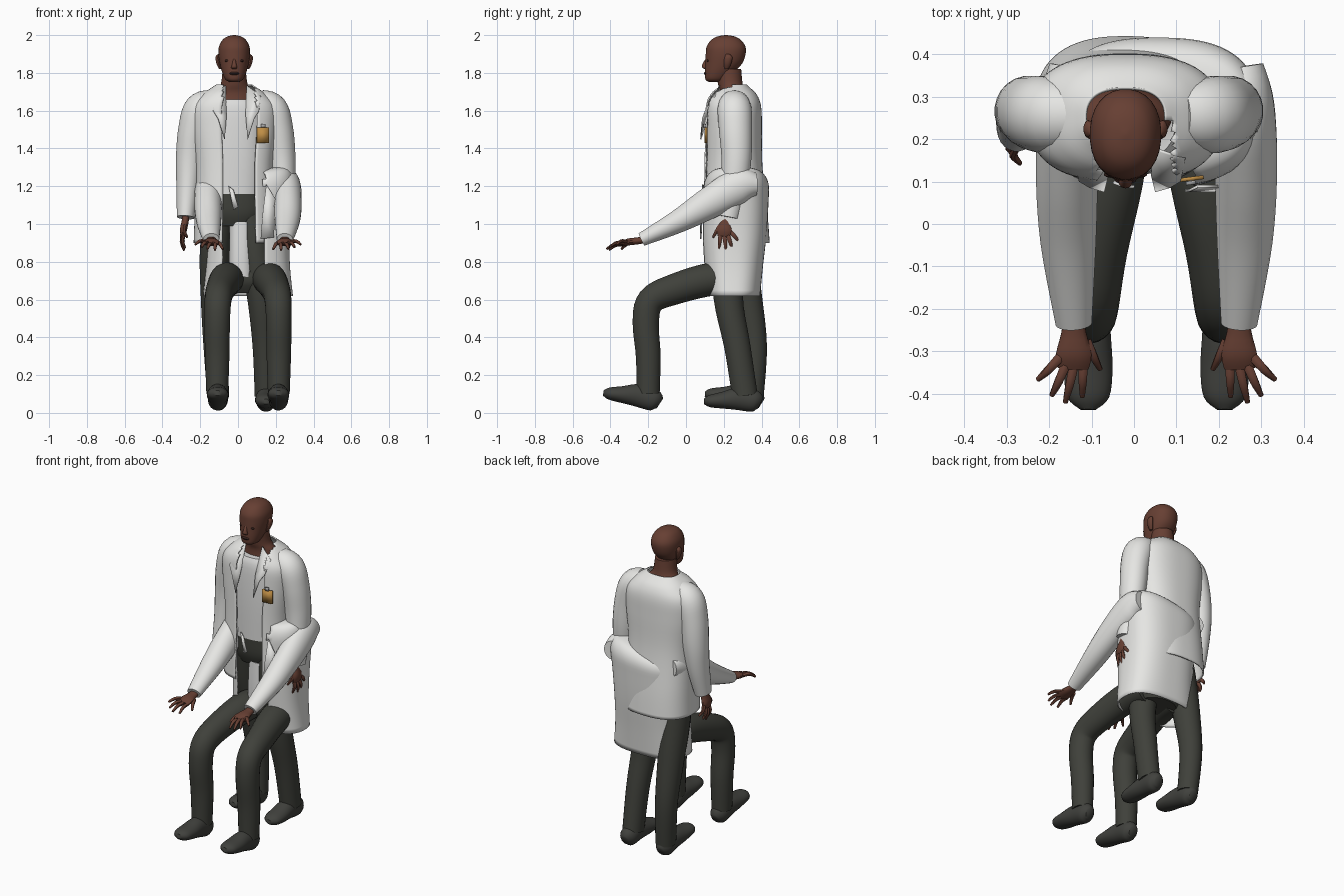
import bpy, bmesh, math
from mathutils import Vector


def mat(name, r, g, b):
    m = bpy.data.materials.new(name)
    m.diffuse_color = (r, g, b, 1)
    return m


COAT = mat("coat_white", .79, .79, .77)
SHIRT = mat("shirt_white", .72, .72, .71)
TROUSER = mat("trouser_charcoal", .05, .052, .043)
SHOE = mat("shoe_charcoal", .052, .053, .047)
SKIN = mat("skin_brown", .135, .05, .033)
DARK = mat("feature_dark", .04, .018, .014)
GOLD = mat("badge_gold", .52, .27, .06)
CLIP = mat("clip_grey", .4, .4, .4)


def finish(name, bm, m, thick=0):
    bmesh.ops.recalc_face_normals(bm, faces=bm.faces[:])
    me = bpy.data.meshes.new(name)
    bm.to_mesh(me)
    bm.free()
    me.materials.append(m)
    ob = bpy.data.objects.new(name, me)
    bpy.context.collection.objects.link(ob)
    if thick:
        s = ob.modifiers.new("cloth", 'SOLIDIFY')
        s.thickness = thick
    bpy.ops.object.select_all(action='DESELECT')
    ob.select_set(True)
    bpy.context.view_layer.objects.active = ob
    bpy.ops.object.shade_smooth_by_angle(angle=math.radians(45))
    return ob


def smooth_path(pts, steps):
    """Catmull-Rom through points (x, y, z, side radius, other radius)."""
    p = [pts[0]] + list(pts) + [pts[-1]]
    out = []
    for i in range(1, len(p) - 2):
        for s in range(steps):
            t = s / steps
            out.append([.5 * (2 * b + (c - a) * t + (2 * a - 5 * b + 4 * c - d) * t * t
                              + (3 * b - a - 3 * c + d) * t ** 3)
                        for a, b, c, d in zip(*p[i - 1:i + 3])])
    return out + [list(pts[-1])]


def tube(name, pts, m, sides=20, steps=4, power=2, flat=False, mirror=None,
         gap=None, caps=True, thick=0, tilt=0):
    if mirror is not None:
        pts = [(2 * mirror - q[0], *q[1:]) for q in pts]
    path = smooth_path(pts, steps)
    bm = bmesh.new()
    rings = []
    for i, (x, y, z, ra, rb) in enumerate(path):
        side, up = Vector((1, 0, 0)), Vector((0, 1, 0))
        if not flat:
            t = Vector(path[min(i + 1, len(path) - 1)][:3]) - Vector(path[max(i - 1, 0)][:3])
            t.normalize()
            side = (side - t * side.dot(t)).normalized()
            up = t.cross(side)
        ring = []
        for k in range(sides):
            a = 2 * math.pi * (k + .5) / sides
            c, s = math.cos(a), math.sin(a)
            u = math.copysign(abs(c) ** (2 / power), c) * max(ra, .001)
            v = math.copysign(abs(s) ** (2 / power), s) * max(rb, .001)
            ring.append(bm.verts.new(Vector((x, y, z)) + side * u + up * v))
        rings.append(ring)
    for i in range(len(rings) - 1):
        for k in range(sides):
            j = (k + 1) % sides
            q = (rings[i][k], rings[i][j], rings[i + 1][j], rings[i + 1][k])
            mid = sum((v.co for v in q), Vector()) / 4
            if gap and mid.y < path[i][1] and gap[0] < mid.x < gap[1]:
                continue
            bm.faces.new(q)
    if caps:
        bm.faces.new(rings[0])
        bm.faces.new(rings[-1])
    if tilt:  # slant the top edge sideways
        top = path[-1][2]
        for v in bm.verts:
            v.co.z += tilt * (v.co.x - path[-1][0]) * max(0, 1 - (top - v.co.z) / .15)
    return finish(name, bm, m, thick)


def plate(name, pts, m, thick=.007):
    bm = bmesh.new()
    bm.faces.new([bm.verts.new(p) for p in pts])
    return finish(name, bm, m, thick)


def hand(name, origin, lateral, along, up, mirror=None, edge_on=False):
    """Palm plus five fingers, thumb on the positive lateral side."""
    o, l, a, w = map(Vector, (origin, lateral, along, up))

    def pt(u, v, h, wide, thin):
        r = (thin, wide) if edge_on else (wide, thin)
        return (*(o + l * u + a * v + w * h), *r)
    tube(name + "_palm", [pt(0, -.03, 0, .024, .02), pt(0, .02, 0, .03, .019),
                          pt(0, .07, .004, .043, .019), pt(-.002, .105, 0, .038, .012)],
         SKIN, 12, 3, mirror=mirror)
    tips = [(-.033, .08, -.085, .135), (-.02, .1, -.052, .172), (.0, .1, -.02, .188),
            (.022, .095, .02, .175), (.03, .04, .062, .11)]
    for n, (u0, v0, u1, v1) in enumerate(tips):
        tube(f"{name}_finger_{n + 1}",
             [pt(u0, v0, 0, .012, .011), pt((u0 + u1) / 2, (v0 + v1) / 2, .004, .0105, .010),
              pt(u1, v1, -.014, .006, .006)], SKIN, 8, 3, mirror=mirror)


def shoe(name, x, y, lift, mirror=None):
    prof = [(0, .05, .025, .03), (-.03, .062, .05, .058), (-.11, .075, .053, .062),
            (-.20, .067, .058, .045), (-.27, .062, .05, .032), (-.30, .06, .018, .014)]
    tube(name, [(x, y + dy, z + lift * -dy / .3, ra, rb) for dy, z, ra, rb in prof],
         SHOE, 20, 4, mirror=mirror)


HX = -.02   # standing body centre
SX = .053   # seated body centre

# Head and neck
tube("head", [(HX, y, z, rx, ry) for z, y, rx, ry in
              [(1.752, .16, .025, .04), (1.765, .158, .047, .055), (1.80, .175, .063, .075),
               (1.85, .2, .077, .098), (1.90, .21, .084, .106), (1.94, .212, .081, .103),
               (1.975, .212, .062, .078), (1.993, .212, .036, .045), (2.0, .212, .004, .004)]],
     SKIN, 28, 4, 2.2, flat=True)
tube("neck", [(HX, .25, 1.60, .11, .08), (HX, .25, 1.69, .105, .068),
              (HX, .235, 1.74, .072, .066), (HX, .225, 1.82, .062, .068)], SKIN, 20, 4, flat=True)
tube("nose", [(HX, .112, 1.875, .007, .008), (HX, .1, 1.845, .012, .014),
              (HX, .1, 1.828, .017, .014), (HX, .112, 1.818, .01, .006)], SKIN, 10, 3, flat=True)
tube("lips", [(HX, .107, 1.788, .015, .006), (HX, .104, 1.797, .026, .01),
              (HX, .107, 1.806, .015, .007)], DARK, 12, 3, flat=True)
for label, mir in (("right", None), ("left", HX)):
    tube(label + "_ear", [(HX - .072, .215, 1.82, .008, .01), (HX - .083, .22, 1.85, .012, .02),
                          (HX - .088, .225, 1.885, .011, .02), (HX - .08, .22, 1.9, .005, .008)],
         SKIN, 10, 3, flat=True, mirror=mir)
    tube(label + "_eye", [(HX - .035, .119, 1.858, .010, .005), (HX - .035, .117, 1.864, .016, .008),
                          (HX - .035, .117, 1.870, .010, .005)], DARK, 10, 2, flat=True, mirror=mir)

# Standing body: shirt, hips, open coat
tube("shirt", [(HX, .25, 1.16, .16, .135), (HX, .25, 1.4, .17, .135),
               (HX, .25, 1.6, .16, .125), (HX, .25, 1.66, .12, .105)], SHIRT, 32, 4, 2.4, flat=True)
tube("hips", [(HX, .25, .99, .12, .10), (HX, .25, 1.06, .165, .125), (HX, .25, 1.165, .165, .13)],
     TROUSER, 28, 4, 2.4, flat=True)
tube("standing_coat", [(HX, .265, .90, .215, .178), (HX, .26, 1.05, .21, .172),
                       (HX, .25, 1.3, .205, .155), (HX, .25, 1.5, .225, .152),
                       (HX, .25, 1.62, .222, .148), (HX, .25, 1.685, .17, .125),
                       (HX, .25, 1.725, .115, .085), (HX, .25, 1.738, .095, .072)],
     COAT, 72, 5, 2.5, flat=True, gap=(-.08, .095), caps=False, thick=.008)

# Seated coat, shirt and hips
tube("seated_coat", [(SX, .25, .62, .238, .142), (SX, .25, .78, .222, .158),
                     (SX, .255, .95, .22, .172), (SX, .262, 1.12, .23, .175),
                     (SX + .005, .265, 1.21, .235, .172), (SX, .265, 1.26, .21, .14),
                     (SX, .265, 1.275, .12, .08)],
     COAT, 72, 4, 2.6, flat=True, gap=(-.085, .14), caps=False, thick=.008, tilt=.2)
tube("seated_shirt", [(.015, .2, .72, .063, .07), (.015, .2, .85, .062, .07),
                      (.015, .2, 1.01, .06, .06)], SHIRT, 20, 3, 2.6, flat=True)
tube("seated_hips", [(SX, .27, .635, .12, .09), (SX, .26, .7, .17, .12), (SX, .26, .78, .16, .11)],
     TROUSER, 24, 3, flat=True)

for label, side in (("right", 0), ("left", 1)):
    hm, sm = (HX + .008, SX) if side else (None, None)
    # Hanging arm
    tube(f"standing_{label}_sleeve",
         [(-.13, .255, 1.655, .06, .07), (-.2, .257, 1.61, .085, .09), (-.237, .262, 1.5, .08, .088),
          (-.255, .267, 1.35, .074, .08), (-.265, .255, 1.2, .062, .07),
          (-.277, .225, 1.035, .047, .055)], COAT, 24, 5, mirror=hm)
    hand(f"standing_{label}_hand", (-.278, .215, 1.03), (.1, -.95, 0), (-.1, -.12, -.9),
         (-1, 0, .1), hm, True)
    # Forearm reaching forward
    tube(f"seated_{label}_sleeve",
         [(-.14, .37, 1.21, .06, .06), (-.152, .28, 1.2, .073, .095), (-.158, .13, 1.115, .074, .085),
          (-.155, -.04, 1.015, .066, .062), (-.142, -.235, .918, .043, .036)],
         COAT, 24, 5, mirror=sm)
    hand(f"seated_{label}_hand", (-.142, -.235, .915), (1, 0, -.2), (0, -1, -.2), (0, -.2, 1), sm)
    # Seated leg
    tube(f"seated_{label}_leg",
         [(-.045, .3, .7, .08, .08), (-.06, .14, .708, .088, .088), (-.092, -.06, .655, .077, .082),
          (-.106, -.185, .595, .071, .074), (-.11, -.213, .48, .068, .07),
          (-.11, -.2, .3, .065, .066), (-.11, -.2, .1, .058, .061)], TROUSER, 24, 5, mirror=sm)
    shoe(f"seated_{label}_shoe", -.108, -.138, .045, sm)

# Standing legs
tube("standing_right_leg", [(-.1, .25, 1.04, .08, .1), (-.12, .275, .85, .083, .095),
                            (-.122, .325, .6, .075, .08), (-.118, .363, .35, .065, .066),
                            (-.105, .35, .09, .058, .062)], TROUSER, 24, 5)
tube("standing_left_leg", [(.06, .245, 1.04, .08, .1), (.09, .225, .85, .085, .095),
                           (.125, .225, .6, .075, .078), (.143, .272, .35, .066, .07),
                           (.148, .312, .09, .06, .068)], TROUSER, 24, 5)
shoe("standing_right_shoe", -.105, .4, .04)
shoe("standing_left_shoe", .148, .395, .0)

# Lapels and loose coat flaps
for label, s in (("right", -1), ("left", 1)):
    plate(label + "_lapel", [(HX + s * x + .02 * (s > 0), y, z) for x, y, z in
                             [(.045, .175, 1.735), (.12, .15, 1.68), (.11, .1, 1.6),
                              (.085, .085, 1.56), (.05, .075, 1.45), (.04, .115, 1.58)]], COAT)
plate("right_flap", [(-.05, .095, 1.2), (-.025, .085, 1.18), (0, .085, 1.09), (-.025, .09, 1.075)], COAT)
plate("left_flap", [(.15, .085, 1.21), (.2, .085, 1.13), (.19, .075, .93), (.12, .075, .92),
                    (.13, .075, 1.05)], COAT)

# Badge with clip
plate("badge", [(.1, .098, 1.43), (.165, .106, 1.43), (.165, .106, 1.51), (.1, .098, 1.51)], GOLD, .009)
plate("badge_clip", [(.122, .1, 1.51), (.145, .103, 1.51), (.145, .103, 1.53), (.122, .1, 1.53)], CLIP, .009)
